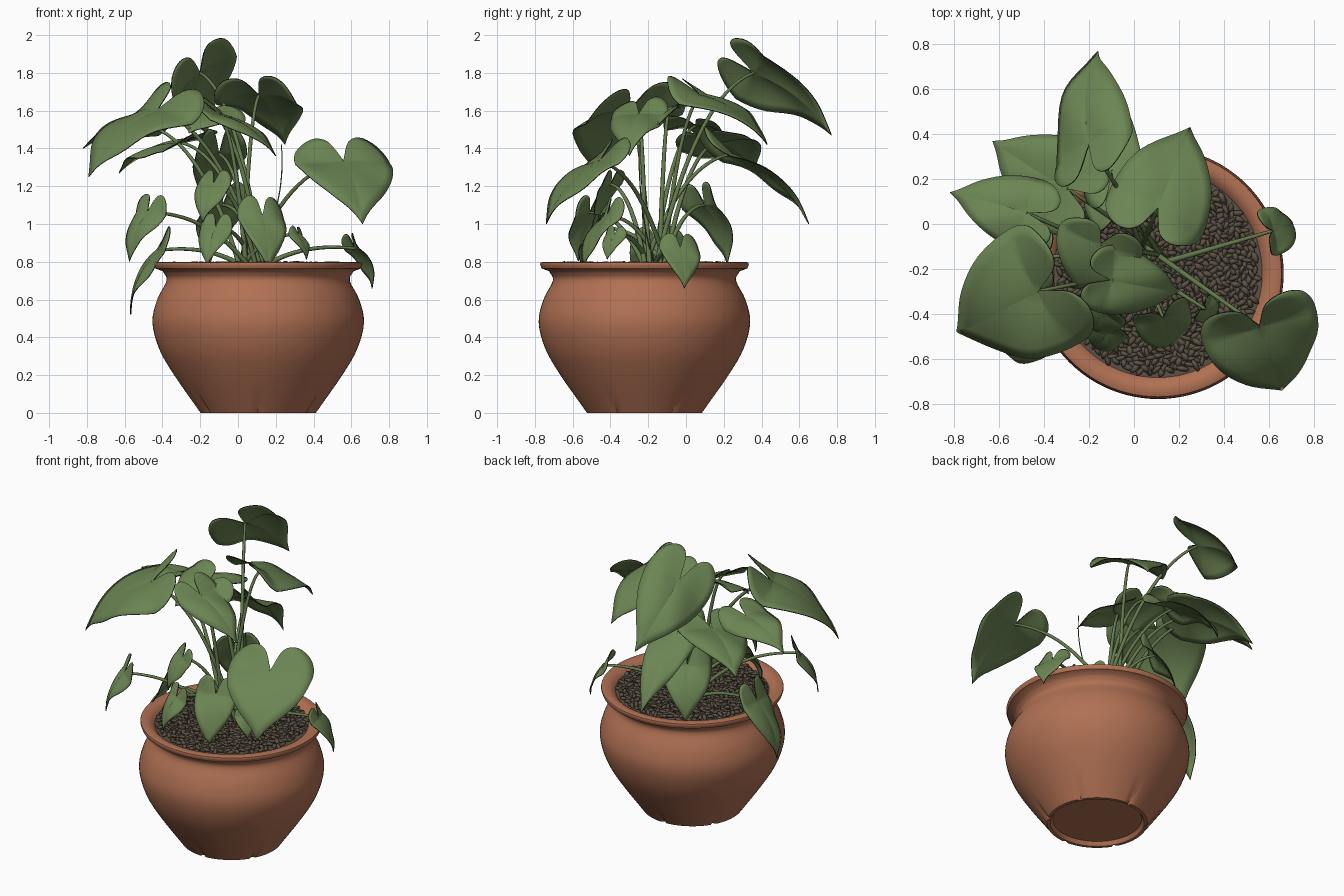
import bpy, bmesh, math, random
from mathutils import Vector, Matrix

if "Cube" in bpy.data.objects:
    bpy.data.objects.remove(bpy.data.objects["Cube"])

random.seed(4)
CX, CY = 0.107, -0.22          # pot axis
ROOT = Vector((0.07, -0.16, 0.77))
UP = Vector((0, 0, 1))


def material(name, rgb):
    m = bpy.data.materials.new(name)
    m.diffuse_color = (*rgb, 1)
    m.use_nodes = True
    m.node_tree.nodes["Principled BSDF"].inputs["Base Color"].default_value = m.diffuse_color
    return m


TERRACOTTA = material("terracotta", (0.44, 0.165, 0.088))
PEBBLE = material("brown pebble", (0.105, 0.083, 0.058))
LEAF = material("leaf green", (0.15, 0.235, 0.088))
STEM = material("stem green", (0.13, 0.2, 0.075))
EDGE = material("dark leaf edge", (0.012, 0.014, 0.008))


def add_mesh(name, bm, mats):
    bmesh.ops.recalc_face_normals(bm, faces=bm.faces)
    me = bpy.data.meshes.new(name)
    bm.to_mesh(me)
    bm.free()
    for m in mats:
        me.materials.append(m)
    me.shade_smooth()
    ob = bpy.data.objects.new(name, me)
    bpy.context.collection.objects.link(ob)
    return ob


def smooth_curve(pts, steps=4):
    """Catmull-Rom curve through 2D points."""
    p = [Vector(q) for q in pts]
    p = [2 * p[0] - p[1]] + p + [2 * p[-1] - p[-2]]
    out = []
    for a, b, c, d in zip(p, p[1:], p[2:], p[3:]):
        for s in range(steps):
            t = s / steps
            out.append(b + 0.5 * t * (c - a + t * (2 * a - 5 * b + 4 * c - d
                                                   + t * (3 * (b - c) + d - a))))
    return out + [p[-2]]


# Pot: turned profile with six small pinches around the foot
def make_pot():
    wall = smooth_curve([(0.305, 0), (0.445, 0.2), (0.525, 0.34), (0.56, 0.48),
                         (0.535, 0.6), (0.485, 0.7), (0.505, 0.75)])
    rim = smooth_curve([(0.545, 0.765), (0.55, 0.795), (0.5, 0.797), (0.462, 0.765), (0.455, 0.73)], 3)
    prof = [Vector((0, 0.025)), Vector((0.27, 0.025)), Vector((0.285, 0))] + wall + rim
    n = 96
    bm = bmesh.new()
    rings = []
    for k, (r, z) in enumerate(prof):
        ring = []
        for i in range(n):
            pinch = 0.02 * (1 - z / 0.14) if k > 2 and i % 16 == 8 and z < 0.14 else 0
            a = 2 * math.pi * i / n
            ring.append(bm.verts.new((CX + (r - pinch) * math.cos(a), CY + (r - pinch) * math.sin(a), z)))
        rings.append(ring)
    for a, b in zip(rings, rings[1:]):
        for i in range(n):
            j = (i + 1) % n
            bm.faces.new((a[i], a[j], b[j], b[i]))
    bmesh.ops.remove_doubles(bm, verts=bm.verts, dist=1e-5)
    ob = add_mesh("pot", bm, [TERRACOTTA])
    bpy.context.view_layer.objects.active = ob
    ob.select_set(True)
    bpy.ops.object.shade_smooth_by_angle(angle=math.radians(40))
    ob.select_set(False)


# Soil bed and the elongated pebbles covering it
def make_pebbles():
    bm = bmesh.new()
    bmesh.ops.create_circle(bm, cap_ends=True, segments=64, radius=0.465,
                            matrix=Matrix.Translation((CX, CY, 0.768)))
    add_mesh("soil_bed", bm, [PEBBLE])
    bm = bmesh.new()
    count = 950
    for i in range(count):
        r = 0.445 * math.sqrt((i + 0.5) / count)
        a = i * 2.39996
        pos = (CX + r * math.cos(a), CY + r * math.sin(a), 0.78 + random.uniform(-0.01, 0.01))
        size = (random.uniform(0.024, 0.036), random.uniform(0.011, 0.016), 0.012, 1)
        mat = (Matrix.Translation(pos) @ Matrix.Rotation(random.uniform(0, 6.28), 4, 'Z')
               @ Matrix.Rotation(random.uniform(-0.4, 0.4), 4, 'Y') @ Matrix.Diagonal(size))
        bmesh.ops.create_icosphere(bm, subdivisions=1, radius=1, matrix=mat)
    add_mesh("pebbles", bm, [PEBBLE])


# Heart-shaped leaf outline: (along, across), notch at the origin, tip at (1, 0)
HALF = smooth_curve([(1, 0), (0.86, 0.17), (0.62, 0.55), (0.32, 0.88), (0, 1), (-0.24, 0.88),
                     (-0.37, 0.55), (-0.31, 0.22), (-0.02, 0)])
OUTLINE = HALF + [Vector((q.x, -q.y)) for q in HALF[-2:0:-1]]


def make_leaf(name, notch, tip, width, roll, phase):
    along = tip - notch
    size = along.length
    level = along.cross(UP).normalized()
    rise = level.cross(along).normalized()
    roll = math.radians(roll)
    side = width * (math.cos(roll) * level + math.sin(roll) * rise)
    normal = side.cross(along).normalized()
    bm = bmesh.new()

    # midrib bows up, halves droop, margin ripples
    def point(a, b):
        bow = 0.42 * max(a, 0) * (1 - a) - 0.13 * b * b + 0.05 * abs(b)
        wave = 0.045 * math.sin(5 * a + 3 * b + phase) * abs(b)
        return bm.verts.new(notch + along * a + side * b + normal * size * (bow + wave))

    centre = point(0, 0)
    prev, n = None, len(OUTLINE)
    for k in range(1, 7):
        ring = [point(q.x * k / 6, q.y * k / 6) for q in OUTLINE]
        for i in range(n):
            j = (i + 1) % n
            bm.faces.new((prev[i], ring[i], ring[j], prev[j]) if prev else (centre, ring[i], ring[j]))
        prev = ring
    ob = add_mesh(name, bm, [LEAF, EDGE])
    mod = ob.modifiers.new("thickness", 'SOLIDIFY')
    mod.thickness = 0.005
    mod.offset = 0
    mod.material_offset_rim = 1


# Upper leaves: notch, tip, half width, roll in degrees
UPPER = {
    "tall_back": ((-0.2, 0.36, 1.8), (-0.16, 0.77, 1.47), 0.215, 41),
    "upper_back": ((0.11, 0.08, 1.68), (0.25, 0.43, 1.42), 0.23, 0),
    "lower_back": ((-0.1, 0.24, 1.37), (-0.12, 0.65, 1.0), 0.14, 10),
    "back_left": ((-0.3, 0.16, 1.43), (-0.63, 0.37, 1.27), 0.215, 9),
    "far_left": ((-0.48, 0.05, 1.52), (-0.82, 0.14, 1.4), 0.165, -7),
    "big_left": ((-0.43, -0.3, 1.6), (-0.79, -0.48, 1.25), 0.3, 7),
    "big_right": ((0.56, -0.46, 1.33), (0.66, -0.74, 1.0), 0.265, 0),
    "upper_front": ((-0.1, -0.25, 1.58), (0.2, -0.3, 1.36), 0.155, -7),
    "upper_middle": ((-0.15, -0.09, 1.6), (-0.26, -0.29, 1.48), 0.2, 15),
}
# Low leaves hang outward from the root: notch, length, half width
LOW = {
    "front_middle": ((0.13, -0.42, 1.04), 0.31, 0.13),
    "front_steep": ((-0.13, -0.4, 1.21), 0.22, 0.1),
    "front_low": ((-0.12, -0.48, 0.98), 0.22, 0.09),
    "front_small": ((0.32, -0.38, 0.94), 0.14, 0.065),
    "right_low": ((0.62, -0.03, 0.87), 0.23, 0.11),
    "left_low": ((-0.42, -0.15, 0.86), 0.37, 0.15),
    "left_front": ((-0.48, -0.51, 1.06), 0.28, 0.12),
    "back_low": ((-0.08, 0.1, 1.1), 0.34, 0.15),
}


def make_leaves():
    specs = {k: (Vector(a), Vector(b), w, r) for k, (a, b, w, r) in UPPER.items()}
    for k, (a, length, w) in LOW.items():
        a = Vector(a)
        out = Vector((a.x - ROOT.x, a.y - ROOT.y, 0)).normalized()
        specs[k] = (a, a + length * (0.4 * out - 0.92 * UP), w, 8)
    for i, (k, spec) in enumerate(specs.items()):
        make_leaf("leaf_" + k, *spec, phase=i * 1.7)
    return [spec[0] for spec in specs.values()]


# Arching stems, one per leaf, plus a thin bare shoot
def make_stems(notches):
    cu = bpy.data.curves.new("stems", 'CURVE')
    cu.dimensions = '3D'
    cu.bevel_depth = 0.012
    cu.bevel_resolution = 2
    shoot = Vector((0.23, -0.25, 1.42))
    n = 16
    for i, end in enumerate(notches + [shoot]):
        a = i * 2.4
        start = ROOT + Vector((0.06 * math.cos(a), 0.06 * math.sin(a), 0))
        d = end - start
        mid = start + Vector((d.x * 0.42, d.y * 0.42, d.z * 0.85 + 0.05))
        width = 1
        if end is shoot:
            mid, width = Vector((0.26, -0.25, 1)), 0.35
        sp = cu.splines.new('POLY')
        sp.points.add(n)
        for k, pt in enumerate(sp.points):
            t = k / n
            pt.co = (*(start * (1 - t) ** 2 + mid * 2 * t * (1 - t) + end * t * t), 1)
            pt.radius = width * (1.15 - 0.5 * t)
        sp.use_smooth = True
    cu.materials.append(STEM)
    ob = bpy.data.objects.new("stems", cu)
    bpy.context.collection.objects.link(ob)
    bpy.context.view_layer.objects.active = ob
    ob.select_set(True)
    bpy.ops.object.convert(target='MESH')


make_pot()
make_pebbles()
make_stems(make_leaves())
